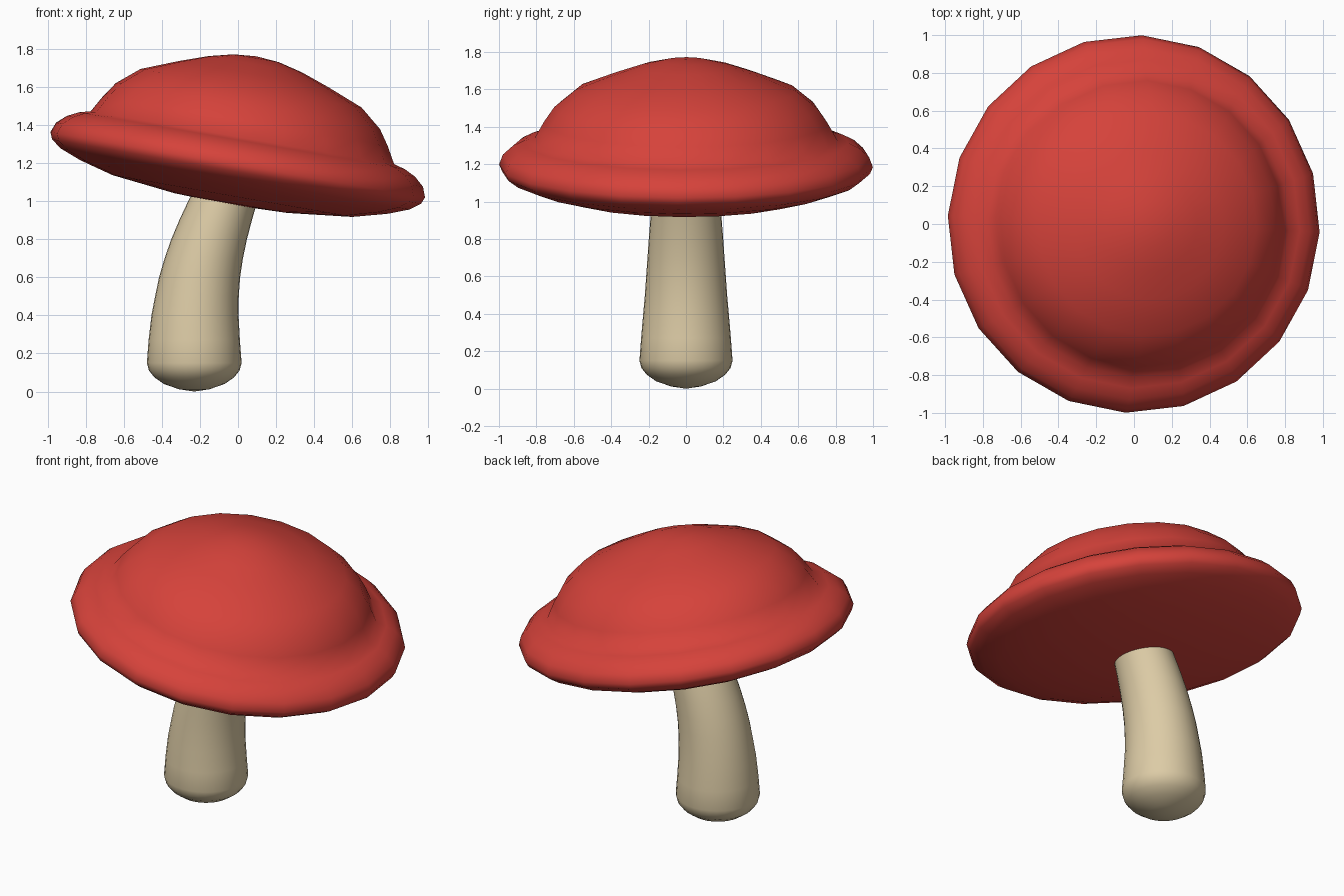
import bpy, bmesh, math
from mathutils import Matrix

if "Cube" in bpy.data.objects:
    bpy.data.objects.remove(bpy.data.objects["Cube"])


def material(name, rgb):
    m = bpy.data.materials.new(name)
    m.diffuse_color = (*rgb, 1)
    m.use_nodes = True
    m.node_tree.nodes["Principled BSDF"].inputs["Base Color"].default_value = m.diffuse_color
    return m


def loft(name, rings, sides, mat, start=0.0):
    """Closed skin over circles given as (centre x, z, radius); radius 0 is a pole."""
    bm = bmesh.new()
    loops = []
    for cx, z, r in rings:
        if r == 0:
            loops.append([bm.verts.new((cx, 0, z))] * sides)
        else:
            angles = [start + 2 * math.pi * i / sides for i in range(sides)]
            loops.append([bm.verts.new((cx + r * math.cos(a), r * math.sin(a), z)) for a in angles])
    for a, b in zip(loops, loops[1:]):
        for i in range(sides):
            j = (i + 1) % sides
            corners = list(dict.fromkeys((a[i], a[j], b[j], b[i])))
            bm.faces.new(corners).smooth = True
    bmesh.ops.recalc_face_normals(bm, faces=bm.faces)
    mesh = bpy.data.meshes.new(name)
    bm.to_mesh(mesh)
    bm.free()
    mesh.materials.append(mat)
    obj = bpy.data.objects.new(name, mesh)
    bpy.context.collection.objects.link(obj)
    return obj


red = material("cap red", (0.67, 0.055, 0.043))
cream = material("stem cream", (0.72, 0.60, 0.38))

# Cap: 20-sided dome with a rounded brim and bulging underside, tilted to the right
cap_profile = [(0, -0.222), (0.3, -0.213), (0.64, -0.175), (0.82, -0.127), (0.93, -0.085),
               (0.985, -0.045), (1.0, -0.008), (0.98, 0.045), (0.93, 0.09), (0.87, 0.12),
               (0.81, 0.136), (0.76, 0.225), (0.705, 0.305), (0.59, 0.40), (0.40, 0.475),
               (0.25, 0.528), (0.12, 0.56), (0, 0.57)]
cap = loft("cap", [(0, z, r) for r, z in cap_profile], 20, red, math.radians(-2.5))
cap.matrix_world = Matrix.Translation((0, 0, 1.2)) @ Matrix.Rotation(math.radians(9.9), 4, 'Y')

# Stem: rounded foot, tapering and bending to the right under the cap
stem_rings = [(-0.23, 0.0, 0), (-0.23, 0.012, 0.08), (-0.23, 0.04, 0.16), (-0.23, 0.075, 0.21),
              (-0.23, 0.11, 0.238), (-0.23, 0.15, 0.249), (-0.23, 0.27, 0.24),
              (-0.226, 0.4, 0.229), (-0.216, 0.5, 0.22), (-0.202, 0.6, 0.213),
              (-0.18, 0.7, 0.206), (-0.152, 0.8, 0.199), (-0.118, 0.9, 0.191),
              (-0.08, 1.0, 0.182), (-0.045, 1.08, 0.175), (-0.045, 1.1, 0)]
loft("stem", stem_rings, 32, cream)
